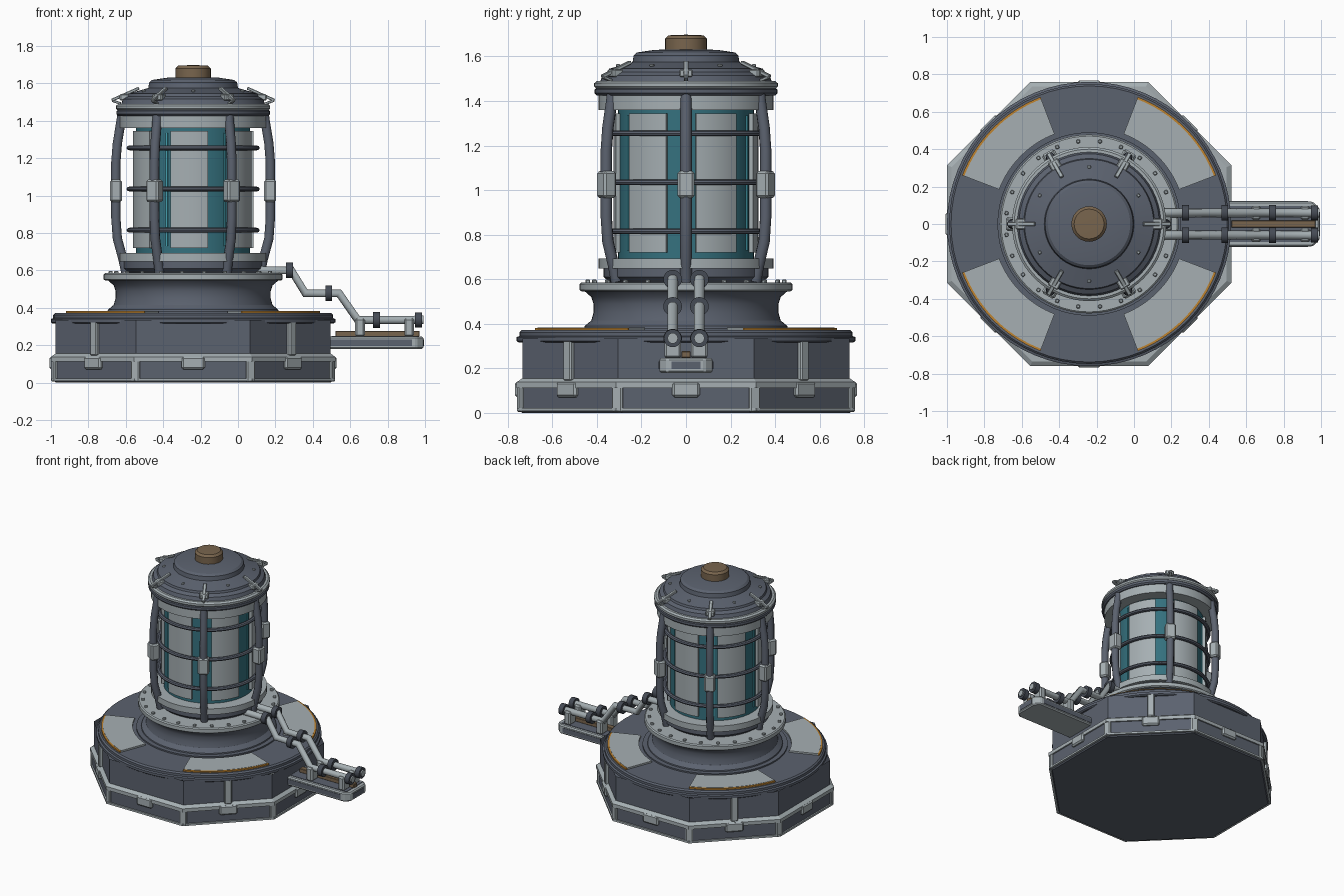
import bpy, bmesh, math
from mathutils import Matrix, Vector

if "Cube" in bpy.data.objects:
    bpy.data.objects.remove(bpy.data.objects["Cube"])

AXIS = -0.24                      # x of the tower axis
HEX = [60 * k for k in range(6)]
DIAG = [45 + 90 * k for k in range(4)]
OCT = [45 * k for k in range(8)]


def material(name, r, g, b):
    m = bpy.data.materials.new(name)
    m.use_nodes = True
    m.diffuse_color = (r, g, b, 1)
    m.node_tree.nodes["Principled BSDF"].inputs["Base Color"].default_value = (r, g, b, 1)
    return m


STEEL = material("slate steel", .105, .122, .158)
SKIRT = STEEL
PALE = material("pale grey", .38, .43, .45)
RUBBER = material("charcoal", .06, .07, .09)
GLASS = material("teal glass", .035, .165, .21)
GLOW = material("bright teal", .06, .36, .44)
BRONZE = material("bronze", .19, .13, .075)
ORANGE = material("orange", .52, .23, .03)
STEEL.use_backface_culling = True


def finish(name, bm, mat, smooth=True, recalc=True):
    bmesh.ops.remove_doubles(bm, verts=bm.verts, dist=1e-5)
    if recalc:
        bmesh.ops.recalc_face_normals(bm, faces=bm.faces)
    me = bpy.data.meshes.new(name)
    bm.to_mesh(me)
    bm.free()
    me.materials.append(mat)
    if smooth:
        me.polygons.foreach_set("use_smooth", [True] * len(me.polygons))
        me.set_sharp_from_angle(angle=math.radians(32))
    ob = bpy.data.objects.new(name, me)
    bpy.context.collection.objects.link(ob)
    return ob


def revolve(name, profile, mat, segs=64, spans=None):
    """Sweep a closed (radius, z) outline about the tower axis, whole or in spans of degrees."""
    bm = bmesh.new()
    whole = spans is None
    start = 180 / segs if segs == 8 else 0
    for a0, a1 in spans or [(start, start + 360)]:
        rings = []
        for i in range(segs + 1):
            a = math.radians(a0 + (a1 - a0) * i / segs)
            rings.append([bm.verts.new((AXIS + r * math.cos(a), r * math.sin(a), z))
                          for r, z in profile])
        n = len(profile)
        for p, q in zip(rings, rings[1:]):
            for j in range(n):
                bm.faces.new((p[j], q[j], q[(j + 1) % n], p[(j + 1) % n]))
        if not whole:
            bm.faces.new(rings[0])
            bm.faces.new(rings[-1])
    bmesh.ops.dissolve_degenerate(bm, dist=1e-5, edges=bm.edges)
    return finish(name, bm, mat, segs != 8)


def band(r0, r1, z0, z1):
    return [(r0, z0), (r1, z0), (r1, z1), (r0, z1)]


def octagon(apothem):
    return apothem / math.cos(math.pi / 8)


def boxes(name, mat, angles, at, size, tilt=0, bevel=.006):
    """Boxes at (radius, sideways, z) repeated at angles about the tower axis."""
    bm = bmesh.new()
    for a in angles:
        m = (Matrix.Translation((AXIS, 0, 0)) @ Matrix.Rotation(math.radians(a), 4, 'Z')
             @ Matrix.Translation(at) @ Matrix.Rotation(math.radians(tilt), 4, 'Y')
             @ Matrix.Diagonal((*size, 1)))
        bmesh.ops.create_cube(bm, size=1, matrix=m)
    if bevel:
        bmesh.ops.bevel(bm, geom=bm.edges[:], offset=bevel, segments=1, affect='EDGES')
    return finish(name, bm, mat, False)


def block(name, mat, centre, size, bevel=.006):
    x, y, z = centre
    return boxes(name, mat, [0], (x - AXIS, y, z), size, 0, bevel)


def tubes(name, mat, paths, radius):
    cu = bpy.data.curves.new(name, 'CURVE')
    cu.dimensions = '3D'
    cu.bevel_depth, cu.bevel_resolution, cu.use_fill_caps = radius, 3, True
    for pts in paths:
        sp = cu.splines.new('POLY')
        sp.points.add(len(pts) - 1)
        for p, co in zip(sp.points, pts):
            p.co = (*co, 1)
    cu.materials.append(mat)
    ob = bpy.data.objects.new(name, cu)
    bpy.context.collection.objects.link(ob)


# Octagonal base: dark body, pale rails, corner bars and clips
revolve("base_body", [(0, 0), (octagon(.735), 0), (octagon(.748), .015),
                      (octagon(.748), .14), (0, .14)], STEEL, 8)
revolve("base_bottom_rail", band(octagon(.7), octagon(.758), .008, .022), PALE, 8)
revolve("base_top_rail", [(octagon(.68), .12), (octagon(.76), .112), (octagon(.76), .138),
                          (octagon(.735), .155), (octagon(.68), .155)], PALE, 8)
corner = octagon(.748)
boxes("base_corner_bars", PALE, [a + 22.5 for a in OCT], (corner - .011, 0, .07), (.03, .05, .13))
boxes("base_clips", PALE, OCT, (.745, 0, .105), (.045, .125, .07), 0, .01)

# Inner face of the skirt, seen only from within
bm = bmesh.new()
ring = [(AXIS + octagon(.735) * math.cos(math.radians(a + 22.5)),
         octagon(.735) * math.sin(math.radians(a + 22.5))) for a in OCT]
for p, q in zip(ring, ring[1:] + ring[:1]):
    bm.faces.new([bm.verts.new(c) for c in ((*q, .15), (*p, .15), (*p, .335), (*q, .335))])
finish("skirt_lining", bm, SKIRT, False, False)

# Posts between base and deck, with inner arms
boxes("deck_posts", PALE, DIAG, (.735, 0, .24), (.045, .05, .19))
boxes("deck_post_arms", PALE, DIAG, (.65, 0, .3), (.16, .045, .04))
revolve("lower_core", [(0, .14), (.36, .14), (.36, .21), (.34, .225), (.3, .24),
                       (.3, .28), (.34, .32), (0, .32)], STEEL)

# Round deck with pale segments and orange edging
revolve("deck", [(0, .315), (.75, .315), (.76, .322), (.76, .34), (.748, .345),
                 (.748, .362), (.738, .372), (0, .372)], STEEL)
SEGMENTS = [(a - 24, a + 24) for a in DIAG]
revolve("deck_segments", band(.515, .715, .365, .384), PALE, 16, SEGMENTS)
revolve("deck_edging", band(.715, .727, .365, .382), ORANGE, 16, SEGMENTS)
revolve("deck_collar", band(.44, .49, .37, .382), STEEL)

# Pedestal and bolted flange
revolve("pedestal", [(0, .37), (.46, .37), (.455, .39), (.425, .415), (.415, .45), (.415, .49),
                     (.425, .52), (.455, .546), (0, .546)], STEEL)
revolve("flange", [(0, .546), (.47, .546), (.478, .552), (.478, .578), (.47, .585), (0, .585)], PALE)
boxes("flange_bolts", PALE, [15 * k + 7.5 for k in range(24)], (.445, 0, .588), (.02, .02, .02), 0, .004)

# Glass chamber with its panels and rings
revolve("chamber_foot", [(0, .585), (.34, .585), (.37, .61), (.37, .648), (0, .648)], STEEL)
revolve("lower_band", band(0, .392, .648, .692), PALE)
revolve("glass", band(0, .305, .69, 1.37), GLASS)
revolve("chamber_panels", band(.29, .325, .72, 1.345), PALE, 12,
        [(a - 112, a - 76) for a in HEX])
revolve("light_strips", band(.3, .312, .73, 1.335), GLOW, 2, [(a - 118, a - 116) for a in HEX])
for label, z in (("low", .815), ("middle", 1.035), ("high", 1.255)):
    revolve(label + "_hoop", [(.34 + .016 * math.cos(t * math.pi / 4), z + .013 * math.sin(t * math.pi / 4))
                              for t in range(8)], STEEL)
revolve("upper_band", [(0, 1.36), (.392, 1.36), (.392, 1.425), (0, 1.425)], PALE)

# Cage bars with clamps
CAGE = [(.36, .59), (.375, .66), (.405, .77), (.413, .88), (.413, 1.18), (.405, 1.28), (.385, 1.4), (.38, 1.44)]
tubes("cage_bars", STEEL, [[(AXIS + r * math.cos(math.radians(a)), r * math.sin(math.radians(a)), z)
                            for r, z in CAGE] for a in HEX], .026)
boxes("cage_clamps", PALE, HEX, (.412, 0, 1.025), (.064, .076, .12), 0, .01)

# Stepped cap and knob
revolve("cap_lower_rim", [(0, 1.425), (.4, 1.425), (.41, 1.435), (.41, 1.452), (.4, 1.46), (0, 1.46)], STEEL)
revolve("cap_rim", [(0, 1.455), (.402, 1.455), (.412, 1.465), (.412, 1.48), (.4, 1.49), (0, 1.49)], PALE)
revolve("cap", [(0, 1.488), (.385, 1.488), (.375, 1.515), (.35, 1.53), (.345, 1.545), (.24, 1.575),
                (.235, 1.605), (.22, 1.618), (.14, 1.63), (0, 1.632)], STEEL)
revolve("knob", [(0, 1.625), (.095, 1.625), (.095, 1.68), (.08, 1.695), (0, 1.698)], BRONZE, 24)
boxes("cap_latches", PALE, HEX, (.362, 0, 1.542), (.16, .022, .016), 24, .003)
boxes("cap_latch_feet", PALE, HEX, (.365, 0, 1.525), (.055, .06, .035))
boxes("cap_latch_struts", PALE, HEX, (.41, 0, 1.5), (.05, .02, .014), -20, .003)
boxes("cap_bolts", PALE, [a + 30 for a in HEX], (.305, 0, 1.56), (.018, .018, .014), 0, .004)

# Side platform with chamfered corners
bm = bmesh.new()
half = [(.335, -.12), (.955, -.12), (.992, -.085)]
outline = half + [(x, -y) for x, y in reversed(half)]
face = bm.faces.new([bm.verts.new((x, y, .18)) for x, y in outline])
top = bmesh.ops.extrude_face_region(bm, geom=[face])["geom"]
bmesh.ops.translate(bm, vec=(0, 0, .066), verts=[v for v in top if isinstance(v, bmesh.types.BMVert)])
bmesh.ops.bevel(bm, geom=bm.edges[:], offset=.008, segments=1, affect='EDGES')
finish("platform", bm, PALE, False)
for side in (-1, 1):
    block("platform_side_panel", STEEL, (.65, side * .12, .213), (.56, .006, .034), 0)
block("platform_end_panel", STEEL, (.992, 0, .213), (.006, .13, .034), 0)
block("platform_top_panel", STEEL, (.73, 0, .246), (.46, .19, .006), 0)
block("platform_rail", BRONZE, (.745, 0, .262), (.45, .04, .03), .003)
for x in (.652, .915):
    for side in (-1, 1):
        block("pipe_support", PALE, (x, side * .06, .295), (.052, .075, .1), .01)

# Paired pipes with collars
ROUTE = [(.08, .6), (.285, .6), (.36, .478), (.54, .478), (.64, .335), (.992, .335)]
COLLARS = [(.275, .6, .042), (.485, .478, .042), (.74, .335, .042), (.965, .335, .04)]
for side in (-1, 1):
    y = side * .06
    tubes("pipe", PALE, [[(x, y, z) for x, z in ROUTE]], .024)
    bm = bmesh.new()
    for x, z, r in COLLARS:
        m = Matrix.Translation((x, y, z)) @ Matrix.Rotation(math.pi / 2, 4, 'Y')
        bmesh.ops.create_cone(bm, cap_ends=True, segments=20, radius1=r, radius2=r, depth=.036, matrix=m)
    finish("pipe_collars", bm, RUBBER)
